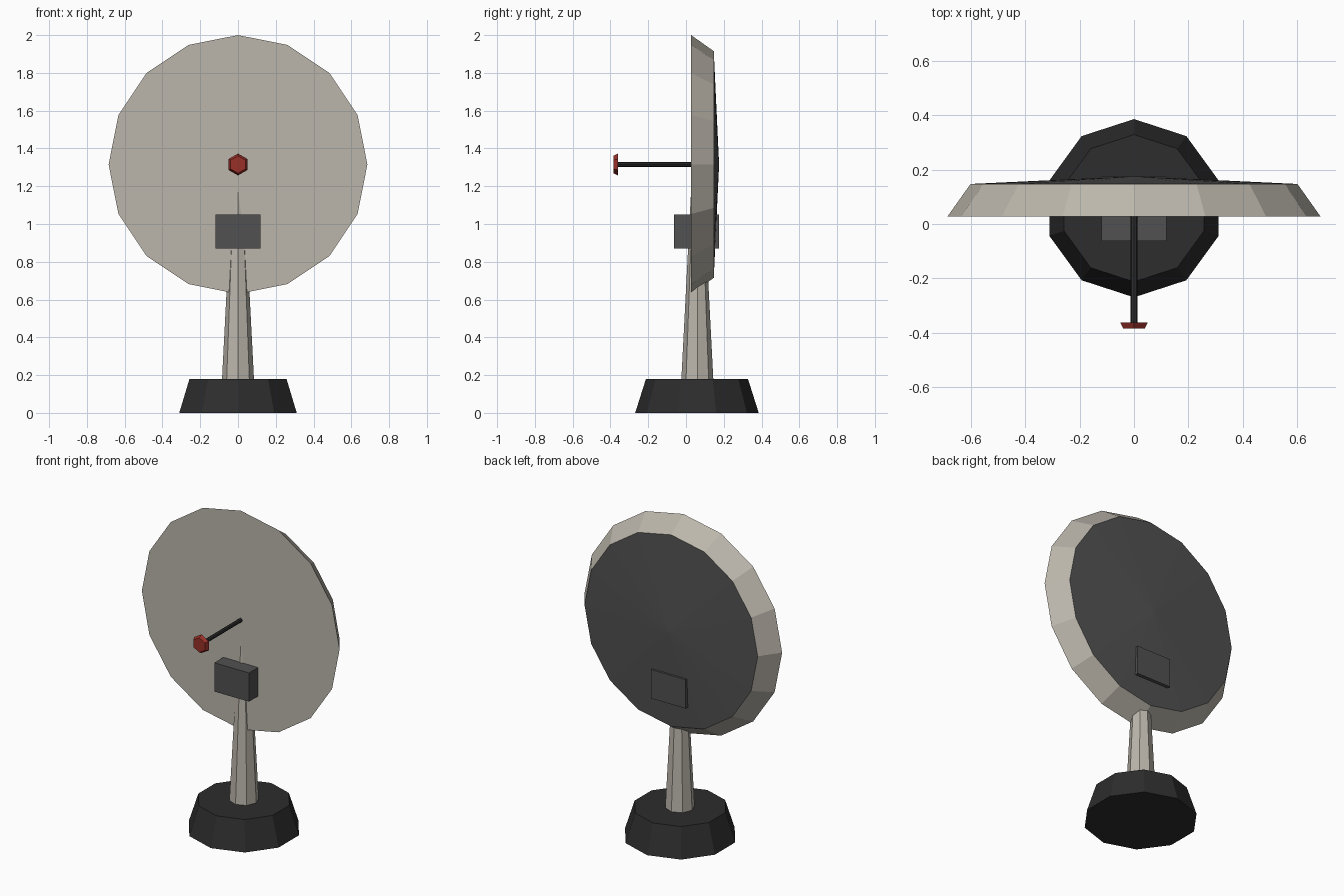
import bpy
from math import sin, cos, pi

cube = bpy.data.objects.get("Cube")
if cube:
    bpy.data.objects.remove(cube, do_unlink=True)


def material(name, color):
    m = bpy.data.materials.new(name)
    m.use_nodes = True
    m.diffuse_color = (*color, 1)
    m.node_tree.nodes["Principled BSDF"].inputs["Base Color"].default_value = (*color, 1)
    return m


beige = material("warm_beige", (0.50, 0.47, 0.41))
grey = material("dark_grey", (0.082, 0.082, 0.085))
black = material("near_black", (0.026, 0.026, 0.027))
red = material("deep_red", (0.32, 0.030, 0.022))


def add_mesh(name, verts, faces, *mats):
    me = bpy.data.meshes.new(name)
    me.from_pydata(verts, [], faces)
    for m in mats:
        me.materials.append(m)
    ob = bpy.data.objects.new(name, me)
    bpy.context.collection.objects.link(ob)
    return ob


def lathe(name, rings, sides, axis, centre, *mats):
    """Faceted solid through (position, radius) rings along +z or +y."""
    verts, faces = [], []
    for pos, r in rings:
        for i in range(sides):
            a = 2 * pi * i / sides
            u, v = r * sin(a), r * cos(a)
            if axis == "Z":
                verts.append((centre[0] - u, centre[1] + v, pos))
            else:
                verts.append((centre[0] + u, pos, centre[1] + v))
    for k in range(len(rings) - 1):
        for i in range(sides):
            j = (i + 1) % sides
            a, b = k * sides, (k + 1) * sides
            faces.append((a + i, a + j, b + j, b + i))
    faces.append(tuple(reversed(range(sides))))
    faces.append(tuple(range((len(rings) - 1) * sides, len(rings) * sides)))
    return add_mesh(name, verts, faces, *mats)


# Pedestal and tapered mast
POST_Y = 0.06
DISH_Z = 1.315
lathe("base", [(0, 0.327), (0.18, 0.27)], 10, "Z", (0, POST_Y - 0.002), black)
lathe("mast", [(0.17, 0.085), (DISH_Z, 0.026)], 8, "Z", (0, POST_Y), beige)

# Dish: light front and rim, dark shallow cone at the back
dish = lathe("dish", [(0.027, 0.685), (0.147, 0.6), (0.175, 0.004)], 16, "Y",
             (0, DISH_Z), beige, grey)
for f in dish.data.polygons:
    f.material_index = int(f.center.y > 0.12)

# Feed arm and receiver
lathe("feed_arm", [(-0.365, 0.012), (0.04, 0.012)], 8, "Y", (0, DISH_Z), black)
lathe("receiver", [(-0.384, 0.046), (-0.361, 0.058)], 6, "Y", (0, DISH_Z), red)

# Mount box passing through the dish
bpy.ops.mesh.primitive_cube_add(size=1, location=(0, 0.056, 0.96))
box = bpy.context.object
box.name = "mount_box"
box.scale = (0.24, 0.238, 0.18)
bpy.ops.object.transform_apply(location=False, rotation=False, scale=True)
box.data.materials.append(grey)

# Consistent outward normals
for ob in [o for o in bpy.context.collection.objects if o.type == "MESH"]:
    bpy.ops.object.select_all(action="DESELECT")
    ob.select_set(True)
    bpy.context.view_layer.objects.active = ob
    bpy.ops.object.mode_set(mode="EDIT")
    bpy.ops.mesh.select_all(action="SELECT")
    bpy.ops.mesh.normals_make_consistent(inside=False)
    bpy.ops.object.mode_set(mode="OBJECT")
